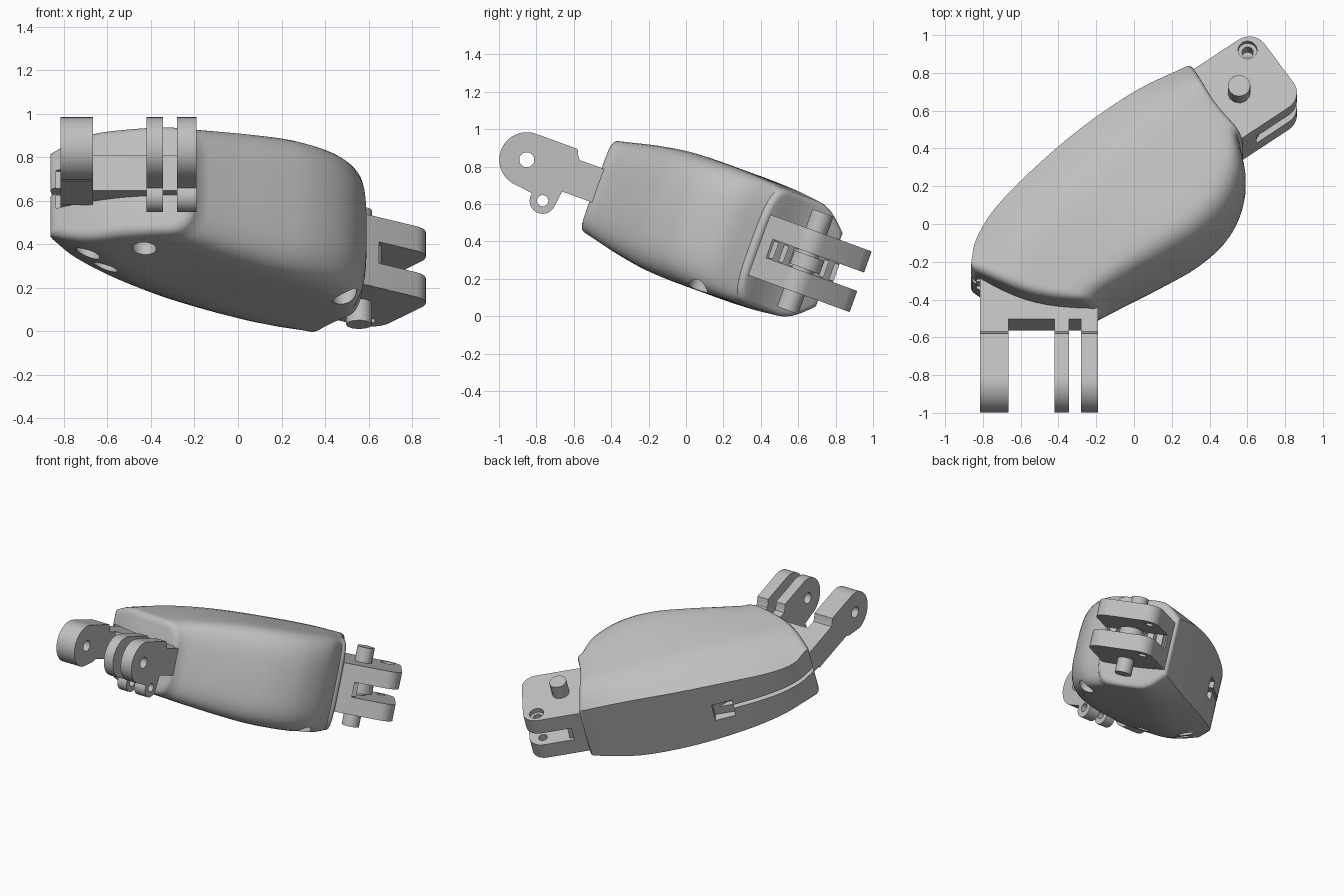
import bpy, bmesh, math
from mathutils import Matrix, Vector

old = bpy.data.objects.get("Cube")
if old:
    bpy.data.objects.remove(old, do_unlink=True)

grey = bpy.data.materials.new("plain grey")
grey.use_nodes = True
grey.diffuse_color = (0.52, 0.52, 0.52, 1)
grey.node_tree.nodes["Principled BSDF"].inputs["Base Color"].default_value = (0.52, 0.52, 0.52, 1)

# Parts are modelled level, then the whole assembly is pitched forward
TILT = Matrix.Rotation(math.radians(-20), 4, 'X')
ARM = math.radians(35)
MID = 0.495


def finish(name, bm):
    bmesh.ops.recalc_face_normals(bm, faces=bm.faces)
    bm.transform(TILT)
    mesh = bpy.data.meshes.new(name)
    bm.to_mesh(mesh)
    bm.free()
    mesh.materials.append(grey)
    ob = bpy.data.objects.new(name, mesh)
    bpy.context.collection.objects.link(ob)
    return ob


def prism(name, pts, lo, hi, place):
    """Extrude a 2D outline between two levels; place maps (a, b, level) to 3D."""
    bm = bmesh.new()
    rows = [[bm.verts.new(place(a, b, k)) for a, b in pts] for k in (lo, hi)]
    n = len(pts)
    bm.faces.new(rows[0])
    bm.faces.new(rows[1])
    for i in range(n):
        j = (i + 1) % n
        bm.faces.new((rows[0][i], rows[0][j], rows[1][j], rows[1][i]))
    return finish(name, bm)


def flat(a, b, k):          # plan outline, extruded upward
    return Vector((a, b, k))


def side(a, b, k):          # side outline, extruded across
    return Vector((k, a, b))


def along(a, b, k):         # plan outline aligned with the arm
    c, s = math.cos(ARM), math.sin(ARM)
    return Vector((a * c - b * s, a * s + b * c, k))


def arc(cx, cy, r, a0=0, a1=360, n=24):
    steps = n if a1 - a0 == 360 else n + 1
    angles = [math.radians(a0 + (a1 - a0) * i / n) for i in range(steps)]
    return [(cx + r * math.cos(t), cy + r * math.sin(t)) for t in angles]


def rect(a0, a1, b0, b1):
    return [(a0, b0), (a1, b0), (a1, b1), (a0, b1)]


def cut(ob, *cutters):
    for cutter in cutters:
        mod = ob.modifiers.new("cut", 'BOOLEAN')
        mod.operation = 'DIFFERENCE'
        mod.solver = 'EXACT'
        mod.object = cutter
        bpy.context.view_layer.objects.active = ob
        bpy.ops.object.modifier_apply(modifier=mod.name)
        bpy.data.objects.remove(cutter, do_unlink=True)


def spline(keys, t):
    """Catmull-Rom through evenly spaced keys, t from 0 to 1."""
    n = len(keys) - 1
    i = min(int(t * n), n - 1)
    f = t * n - i
    p1, p2 = Vector(keys[i]), Vector(keys[i + 1])
    p0 = Vector(keys[i - 1]) if i else 2 * p1 - p2
    p3 = Vector(keys[i + 2]) if i + 2 <= n else 2 * p2 - p1
    return 0.5 * (2 * p1 + (p2 - p0) * f + (2 * p0 - 5 * p1 + 4 * p2 - p3) * f ** 2
                  + (3 * p1 - p0 - 3 * p2 + p3) * f ** 3)


# Shell: sections lofted between a walled edge and a rounded edge
# wall edge (x, y, half height) and round edge (x, y, half height at the crown)
WALL = [(-.86, -.455, .20), (-.835, -.33, .18), (-.74, -.17, .20), (-.55, .03, .23),
        (-.28, .27, .25), (.01, .48, .25), (.275, .63, .21)]
ROUND = [(-.175, -.66, .265), (0, -.56, .295), (.18, -.46, .32), (.37, -.34, .34),
         (.52, -.18, .345), (.59, .02, .34), (.565, .19, .325)]
FRONT, BACK = Vector((-.3, -.95, 0)), Vector((.84, .55, 0))


def section(wall, crown):
    half = [(0.0, wall)]
    for i in range(1, 10):
        t = .75 * (i / 10) ** 1.4
        half.append((t, wall + (crown - wall) * math.sin(math.pi / 2 * min(1, t / .36))))
    for i in range(10):
        a = math.pi / 2 * i / 10
        half.append((.75 + .25 * math.sin(a) ** .6, crown * math.cos(a) ** .6))
    return half + [(1.0, 0.0)] + [(t, -h) for t, h in reversed(half)]


bm = bmesh.new()


def ring(s, out=0.0, inset=0.0):
    left, right = spline(WALL, s), spline(ROUND, s)
    margin = inset / (right - left).length
    verts = []
    for t, h in section(left.z, right.z):
        p = left.lerp(right, margin + (1 - 2 * margin) * t)
        bow = math.sin(math.pi * t)
        p += FRONT * .05 * bow * (1 - s) ** 6 - BACK * .03 * bow * s ** 6
        p += (FRONT if s < .5 else BACK) * out
        verts.append(bm.verts.new((p.x, p.y, MID + h * (1 - inset / right.z))))
    return verts


def lip(s, r):
    """Rings that round the rim over from the section to the end face."""
    turns = [math.radians(a) for a in (22.5, 45, 67.5, 90)]
    return [ring(s, r * math.sin(a), r * (1 - math.cos(a))) for a in turns]


rings = lip(0, .05)[::-1] + [ring(k / 24) for k in range(25)] + lip(1, .03)
for r0, r1 in zip(rings, rings[1:]):
    for i in range(len(r0)):
        j = (i + 1) % len(r0)
        bm.faces.new((r0[i], r0[j], r1[j], r1[i]))
for end in (rings[0], rings[-1]):
    last = len(end) - 1
    for i in range(last // 2 - 1):
        bm.faces.new((end[i], end[i + 1], end[last - i - 1], end[last - i]))
    m = last // 2
    bm.faces.new((end[m - 1], end[m], end[m + 1]))
shell = finish("shell", bm)

# Bracket opening, side groove, latch window, end slit and screw holes
cut(shell,
    prism("mouth_cutter", rect(-.835, -.22, -1, -.5), .415, .60, flat),
    prism("groove_cutter", [(-1, -.6), (-.7, -.6), (-.42, .1), (-.6, .1), (-1, -.2)],
          .485, .515, flat),
    prism("window_cutter", rect(-.42, -.28, .3, .8), .42, .56, along),
    prism("slit_cutter", rect(.57, .8, -.235, -.222), .33, .66, along))
for x, y in ((-.43, -.53), (-.69, -.40), (-.61, -.26), (.49, .01)):
    cut(shell, prism("screw_cutter", arc(x, y, .055), 0, .32, flat))

# Lug bracket at the front
bridge = prism("lug_bridge", rect(-.75, -.51, .415, .59), -.815, -.19, side)
eye = arc(-1.086, MID, .147, 90, 270)
neck = [(-.85, .40), (-.6, .40), (-.6, .59), (-.82, .59), (-.835, .61), (-.85, MID + .147)]
small_eye = arc(-.931, .318, .07, 165, 345, 14)
lugs = [("outer_lug", -.815, -.665, [(-.97, .38), (-.94, .40)]),
        ("middle_lug", -.42, -.345, small_eye),
        ("inner_lug", -.28, -.19, small_eye)]
parts = [shell, bridge]
for name, x0, x1, lower in lugs:
    lug = prism(name, eye + lower + neck, x0, x1, side)
    cut(lug, prism("pivot_cutter", arc(-1.086, MID, .04), -1, 0, side))
    if lower is small_eye:
        cut(lug, prism("pin_cutter", arc(-.931, .318, .03), -1, 0, side))
    parts.append(lug)

# Clevis at the far end
outline = ([(.5, -.13)] + arc(.91, -.03, .1, -90, 0, 8)
           + arc(.91, .235, .1, 0, 90, 8) + [(.5, .335)])
clevis = prism("clevis", outline, .32, .665, along)
cut(clevis,
    prism("gap_cutter", rect(.70, 1.2, -.3, .5), .44, .545, along),
    prism("bolt_cutter", arc(.916, .26, .03), .1, .9, along),
    prism("counterbore_cutter", arc(.916, .26, .05), .63, .9, along))
parts.append(clevis)

# Pivot pin, its spacer and the toothed rack behind it
parts.append(prism("pivot_pin", arc(.742, .09, .06, n=12), .215, .77, along))
parts.append(prism("pin_spacer", arc(.76, .09, .085), .455, .53, along))
for i in range(7):
    b = -.12 + .07 * i
    parts.append(prism("rack_tooth", [(.69, b), (.73, b + .015), (.69, b + .03)],
                       .445, .54, along))

for ob in parts:
    bpy.ops.object.select_all(action='DESELECT')
    ob.select_set(True)
    bpy.context.view_layer.objects.active = ob
    bpy.ops.object.shade_smooth_by_angle(angle=math.radians(32))
